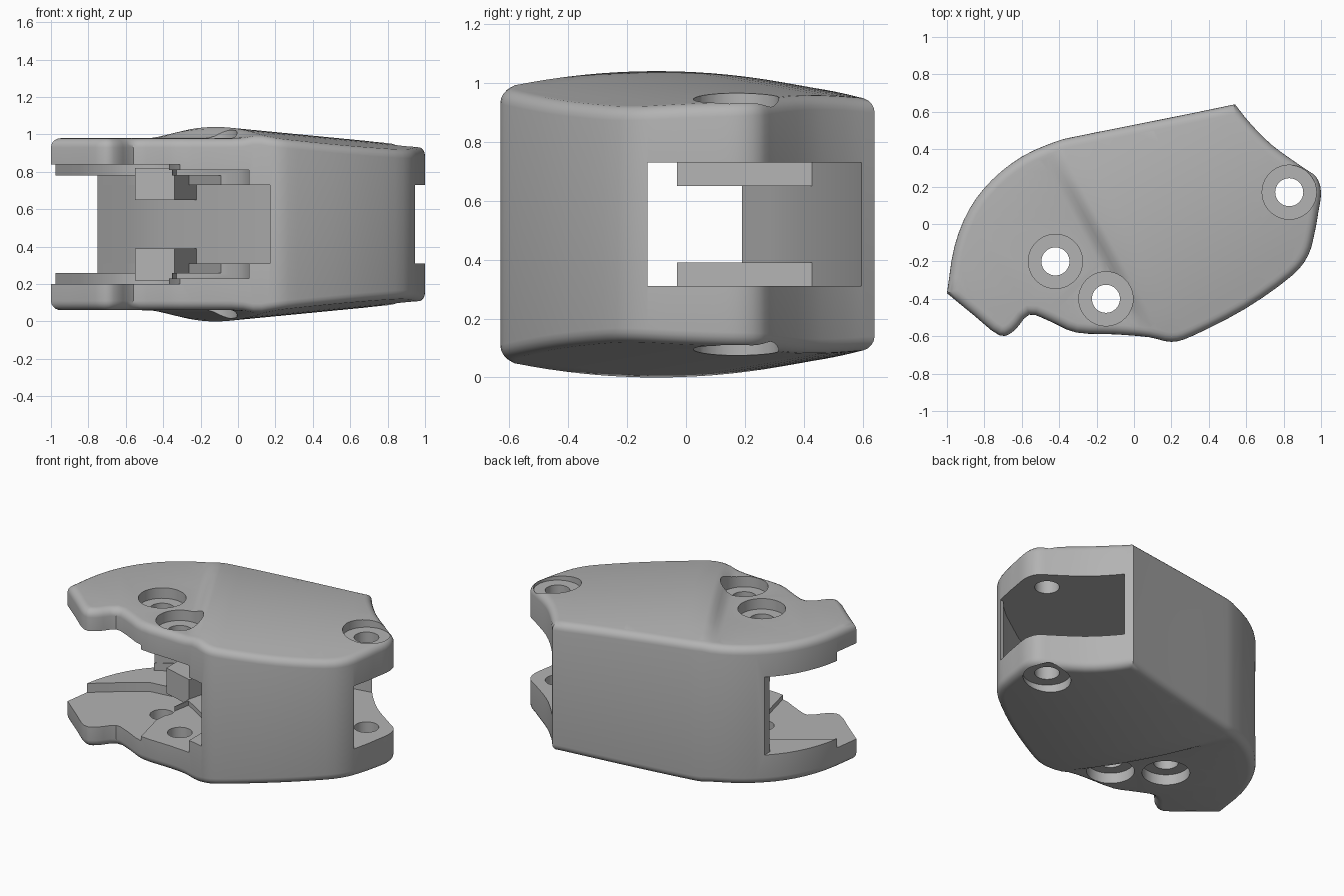
import bpy
import bmesh
import math
from mathutils import Vector
from mathutils.geometry import delaunay_2d_cdt

if "Cube" in bpy.data.objects:
    bpy.data.objects.remove(bpy.data.objects["Cube"], do_unlink=True)

HEIGHT = 1.04
RADIUS = 0.05
CREST = Vector((-0.12, -0.1))      # middle of the raised diagonal crest
ALONG = Vector((0.48, -0.877))     # direction of the crest
ACROSS = Vector((0.877, 0.48))     # direction in which the dome falls

grey = bpy.data.materials.new("plain grey")
grey.use_nodes = True
grey.diffuse_color = (0.45, 0.45, 0.45, 1)
grey.node_tree.nodes["Principled BSDF"].inputs["Base Color"].default_value = grey.diffuse_color


def make_object(name, bm):
    bmesh.ops.recalc_face_normals(bm, faces=bm.faces)
    mesh = bpy.data.meshes.new(name)
    bm.to_mesh(mesh)
    bm.free()
    mesh.materials.append(grey)
    obj = bpy.data.objects.new(name, mesh)
    bpy.context.collection.objects.link(obj)
    return obj


def prism(name, points, low, high):
    bm = bmesh.new()
    base = bm.faces.new([bm.verts.new((x, y, low)) for x, y in points])
    top = bmesh.ops.extrude_face_region(bm, geom=[base])["geom"]
    moved = [v for v in top if isinstance(v, bmesh.types.BMVert)]
    bmesh.ops.translate(bm, verts=moved, vec=(0, 0, high - low))
    return make_object(name, bm)


def circle(centre, radius, count=40):
    turns = [2 * math.pi * i / count for i in range(count)]
    return [(centre[0] + radius * math.cos(a), centre[1] + radius * math.sin(a)) for a in turns]


def smooth_run(points, steps=3):
    """Catmull-Rom curve through the points, without the last one."""
    pts = [Vector(p) for p in points]
    pts = [pts[0] * 2 - pts[1]] + pts + [pts[-1] * 2 - pts[-2]]
    result = []
    for a, b, c, d in zip(pts, pts[1:], pts[2:], pts[3:]):
        for i in range(steps):
            t = i / steps
            result.append(0.5 * (2 * b + (c - a) * t + (2 * a - 5 * b + 4 * c - d) * t ** 2
                                 + (3 * b - a - 3 * c + d) * t ** 3))
    return result


def inset(points, amount):
    result = []
    for i, p in enumerate(points):
        before = (p - points[i - 1]).normalized()
        after = (points[(i + 1) % len(points)] - p).normalized()
        n1, n2 = Vector((-before.y, before.x)), Vector((-after.y, after.x))
        result.append(p + (n1 + n2) * amount / (1 + n1.dot(n2)))
    return result


def top_height(p):
    u, t = (p - CREST).dot(ACROSS), (p - CREST).dot(ALONG)
    dome = HEIGHT - 0.16 * t * t
    if u >= 0:
        return dome - 0.085 * u
    k = max(0, 1 + u / 0.11)
    return 0.98 + max(0, dome - 0.98) * k * k * (3 - 2 * k)


# Outer silhouette, sharp at the left tip and the rear corner
tip, corner = (-1, -0.37), (0.54, 0.64)
front_run = [tip, (-0.86, -0.485), (-0.72, -0.595), (-0.64, -0.57), (-0.56, -0.485),
             (-0.45, -0.52), (-0.31, -0.58), (-0.1, -0.59), (0.08, -0.605), (0.2, -0.63),
             (0.32, -0.595), (0.6, -0.45), (0.84, -0.28), (0.93, -0.17), (0.965, -0.05),
             (0.985, 0.06), (1, 0.17), (0.975, 0.25), (0.9, 0.305), (0.74, 0.42),
             (0.62, 0.54), corner]
back_run = [corner, (0.3, 0.59), (0, 0.53), (-0.3, 0.47), (-0.42, 0.44), (-0.6, 0.36),
            (-0.76, 0.235), (-0.88, 0.08), (-0.96, -0.12), tip]
outline = smooth_run(front_run) + smooth_run(back_run)
rim = inset(outline, RADIUS)

# Body with rounded rims and domed caps, symmetric about mid height
bm = bmesh.new()
levels = []
for step in range(6):
    angle = math.pi / 2 * step / 5
    ring = inset(outline, RADIUS * (1 - math.cos(angle)))
    levels.append([(p.x, p.y, top_height(q) - RADIUS * (1 - math.sin(angle)))
                   for p, q in zip(ring, rim)])
lower = [[(x, y, HEIGHT - z) for x, y, z in ring] for ring in levels]
rings = [[bm.verts.new(p) for p in ring] for ring in levels[::-1] + lower]
for upper, under in zip(rings, rings[1:]):
    for i in range(len(outline)):
        bm.faces.new((upper[i - 1], upper[i], under[i], under[i - 1]))

grid = [CREST + ACROSS * u + ALONG * (0.07 * j)
        for u in [-0.11, -0.08, -0.055, -0.03, 0] + [0.12 * k for k in range(1, 10)]
        for j in range(-9, 10)]
cap = delaunay_2d_cdt(rim + grid, [], [list(range(len(rim)))], 1, 1e-5)
for flip in (False, True):
    verts = []
    for p in cap[0]:
        z = top_height(p)
        verts.append(bm.verts.new((p.x, p.y, HEIGHT - z if flip else z)))
    # rim vertices take the exact ring height through the merge below
    for face in cap[2]:
        bm.faces.new([verts[i] for i in face])
bmesh.ops.remove_doubles(bm, verts=bm.verts, dist=1e-4)
loose = [v for v in bm.verts if not v.link_faces]
bmesh.ops.delete(bm, geom=loose, context="VERTS")
body = make_object("housing", bm)

# Inner hollow, open at both ends, leaving thin front and back walls
hollow = [(1.2, -0.13), (0.92, -0.13), (0.88, -0.18), (0.8, -0.25), (0.57, -0.41),
          (0.29, -0.555), (0.17, -0.59), (0.17, -0.8), (-1.2, -0.8), (-1.2, 0.6),
          (-0.75, 0.6), (-0.75, 0.19), (-0.6, 0.28), (-0.42, 0.385), (0.45, 0.575),
          (0.6, 0.6), (1.2, 0.6)]
jaw_gap = [(-1.2, -0.8), (0.06, -0.8), (0.06, -0.6), (-0.3, 0.37), (-0.42, 0.375),
           (-0.6, 0.275), (-0.75, 0.185), (-0.75, 0.62), (-1.2, 0.62)]
jaw_step = [(-1.2, -0.38), (-1.2, -0.9), (-0.29, -0.9), (-0.31, -0.58), (-0.37, -0.33),
            (-0.34, -0.03), (-0.4, 0.02), (-0.5, 0.05), (-0.67, 0.03), (-0.85, -0.1)]
side_step = [(-0.32, -0.85), (0.06, -0.85), (0.06, -0.38), (0, -0.25), (-0.33, -0.05),
             (-0.38, -0.33)]
cutters = [prism("hollow_cutter", hollow, 0.31, 0.73),
           prism("jaw_gap_cutter", jaw_gap, 0.26, 0.78),
           prism("jaw_step_cutter", jaw_step, 0.2, 0.84),
           prism("side_step_cutter", side_step, 0.23, 0.81)]

# Counterbored screw holes through both plates
for centre in ((-0.42, -0.2), (-0.15, -0.4), (0.83, 0.17)):
    cutters.append(prism("hole_cutter", circle(centre, 0.075), -0.5, 1.5))
    cutters.append(prism("upper_bore_cutter", circle(centre, 0.145), 0.91, 1.5))
    cutters.append(prism("lower_bore_cutter", circle(centre, 0.145), -0.5, HEIGHT - 0.91))

bpy.context.view_layer.objects.active = body
for cutter in cutters:
    cutter.hide_render = True
    cut = body.modifiers.new("cut", "BOOLEAN")
    cut.operation = "DIFFERENCE"
    cut.solver = "EXACT"
    cut.object = cutter
    bpy.ops.object.modifier_apply(modifier=cut.name)
for cutter in cutters:
    bpy.data.objects.remove(cutter, do_unlink=True)

bpy.ops.object.select_all(action="DESELECT")
body.select_set(True)
bpy.ops.object.shade_smooth_by_angle(angle=math.radians(38))

# Stop blocks inside the hollow, one on each plate
block = [(-0.55, 0.03), (-0.34, -0.03), (-0.22, 0.44), (-0.55, 0.36)]
prism("lower_stop_block", block, 0.22, 0.39)
prism("upper_stop_block", block, 0.65, 0.82)
